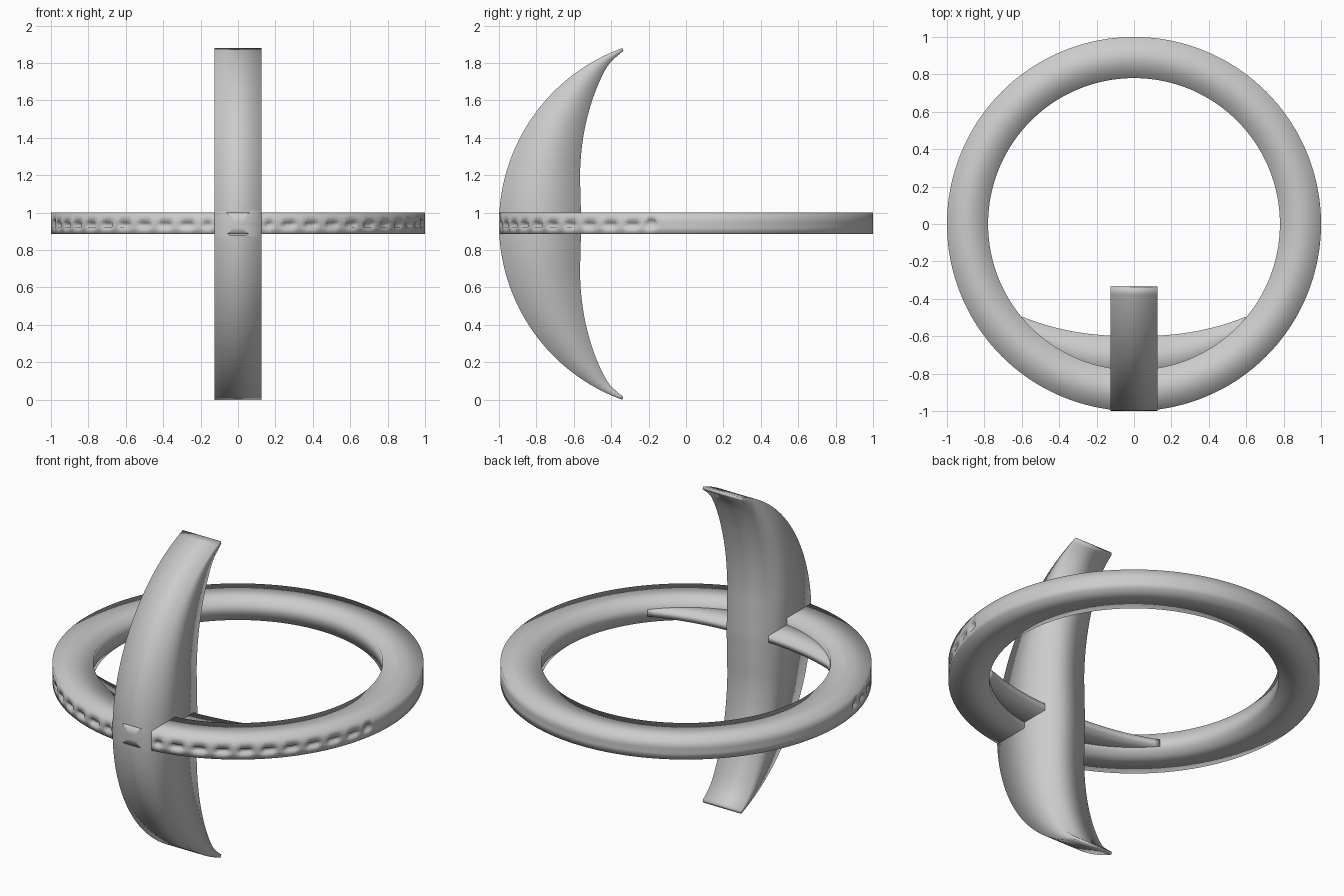
import bpy, bmesh, math

if "Cube" in bpy.data.objects:
    bpy.data.objects.remove(bpy.data.objects["Cube"])

MID = 0.94


def loft(name, sections, closed=False):
    """Skin a list of equal-length cross-sections, capping open ends."""
    bm = bmesh.new()
    rows = [[bm.verts.new(p) for p in s] for s in sections]
    n, k = len(rows), len(rows[0])
    for i in range(n if closed else n - 1):
        a, b = rows[i], rows[(i + 1) % n]
        for j in range(k):
            bm.faces.new((a[j], a[(j + 1) % k], b[(j + 1) % k], b[j]))
    if not closed:
        bm.faces.new(rows[0])
        bm.faces.new(rows[-1])
    bmesh.ops.recalc_face_normals(bm, faces=bm.faces)
    me = bpy.data.meshes.new(name)
    bm.to_mesh(me)
    bm.free()
    ob = bpy.data.objects.new(name, me)
    bpy.context.collection.objects.link(ob)
    return ob


def catmull(pts, u):
    """Smooth value along control points, u in 0..1."""
    f = u * (len(pts) - 1)
    i = min(int(f), len(pts) - 2)
    t = f - i
    g = lambda q: pts[min(max(q, 0), len(pts) - 1)]
    return [0.5 * (2 * b + (c - a) * t + (2 * a - 5 * b + 4 * c - d) * t * t
                   + (3 * b - a - 3 * c + d) * t ** 3)
            for a, b, c, d in zip(g(i - 1), g(i), g(i + 1), g(i + 2))]


# Flat ring, with a dashed groove and end notches pressed into its front wall
sections = []
for i in range(400):
    s = i if i <= 200 else i - 400
    k = abs(s)
    a = math.radians(s * 0.9)
    notch = 87 <= k <= 89
    dash = 10 <= k <= 84 and k % 8 < 4
    d = 0.012 if notch or dash else 0
    top = 0.96 if notch else 0.945
    profile = [(0.78, 0.885), (1, 0.885), (1, 0.92), (1 - d, 0.924),
               (1 - d, top), (1, top + 0.004), (1, 1), (0.78, 1)]
    sections.append([(r * math.sin(a), -r * math.cos(a), z) for r, z in profile])
ring = loft("ring", sections, closed=True)
ring.data.shade_smooth()

# Upright crescent blade: circular outer edge, flatter inner edge (y, height)
inner = [(-0.56, 0), (-0.564, 0.15), (-0.566, 0.29), (-0.553, 0.44),
         (-0.525, 0.58), (-0.48, 0.72), (-0.415, 0.85), (-0.335, 0.925)]
sections = []
for i in range(-32, 33):
    u, sign = abs(i) / 32, (1 if i >= 0 else -1)
    t = math.radians(70.1 * u)
    oy, oz = -math.cos(t), math.sin(t)
    iy, iz = catmull(inner, u)
    sections.append([(-0.125, oy, MID + sign * oz), (0.125, oy, MID + sign * oz),
                     (0.125, iy, MID + sign * iz), (-0.125, iy, MID + sign * iz)])
blade = loft("crescent_blade", sections)
blade.data.shade_smooth()

# Two mirrored trapezoid recesses in the front of the blade
for side, label in ((1, "upper"), (-1, "lower")):
    rows = []
    for h, w, y in ((0.01, 0.014, -0.994), (0.058, 0.046, -0.984)):
        z = MID + side * h
        rows.append([(-w, -1.05, z), (w, -1.05, z), (w, y, z), (-w, y, z)])
    cutter = loft(label + "_recess_cutter", rows)
    cutter.hide_render = True
    cutter.hide_set(True)
    mod = blade.modifiers.new(label + "_recess", "BOOLEAN")
    mod.operation = "DIFFERENCE"
    mod.solver = "EXACT"
    mod.object = cutter

# Thin crescent shelf filling the front inside of the ring
sections = []
for i in range(-20, 21):
    x = 0.6 * i / 20
    yi = -0.6 + 0.105 * abs(i / 20) ** 2.3
    yo = -math.sqrt(0.84 ** 2 - x * x)
    sections.append([(x, yo, 0.92), (x, yi, 0.92), (x, yi, 0.96), (x, yo, 0.96)])
shelf = loft("inner_shelf", sections)
shelf.data.shade_smooth()
